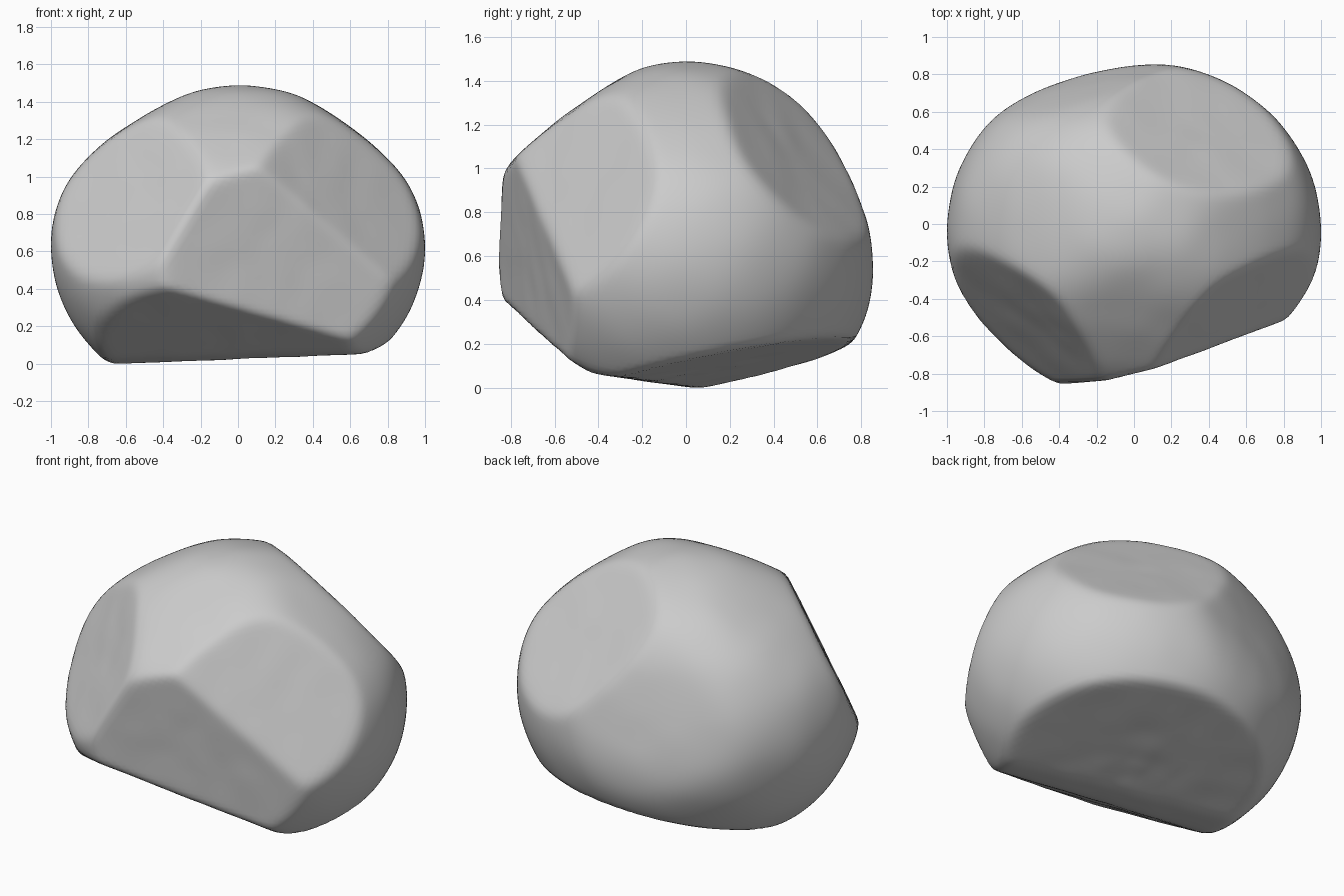
import bpy
import bmesh
from mathutils import Vector, noise

if "Cube" in bpy.data.objects:
    bpy.data.objects.remove(bpy.data.objects["Cube"], do_unlink=True)

# Rounded boulder body: an ellipsoid worn down by flats and facets
CENTRE = Vector((0, -0.04, 0.63))
RADII = Vector((1.0, 0.91, 0.865))

# Each flat: outward direction and its plane offset from the origin
SOFT_FLATS = {
    "front_crown": ((0, -0.6, 0.8), 1.345),
    "left_crown": ((0.62, 0, 0.78), 1.39),
    "right_crown": ((-0.55, 0, 0.83), 1.41),
    "back": ((-0.25, 0.93, 0.25), 0.955),
}
CRISP_FACETS = {
    "front": ((0.275, -1, -0.11), 0.70),
    "front_left_upper": ((0.60, -0.69, 0.40), 1.03),
    "front_right_upper": ((-0.62, -0.65, 0.40), 1.045),
    "front_underside": ((-0.08, -0.52, -0.85), 0.125),
    "base_front": ((0, -0.14, -1), -0.007),
    "base_back": ((0.10, 0.21, -1), -0.05),
    "back_left_upper": ((0.36, 0.69, 0.63), 1.125),
}


def planes_of(flats):
    """Directions with offsets measured from the boulder's centre."""
    return [(Vector(n), d - Vector(n).dot(CENTRE)) for n, d in flats.values()]


def trim(inverse, ray, planes, sharpness):
    """Cut an inverse distance by planes, rounding the edges between them."""
    cuts = [inverse] + [max(n.dot(ray) / d, 0) for n, d in planes]
    return sum(c ** sharpness for c in cuts) ** (1 / sharpness)


soft_planes = planes_of(SOFT_FLATS)
crisp_planes = planes_of(CRISP_FACETS)

bm = bmesh.new()
bmesh.ops.create_icosphere(bm, subdivisions=6, radius=1)
for v in bm.verts:
    ray = v.co.normalized()
    inverse = Vector(a / b for a, b in zip(ray, RADII)).length
    inverse = trim(inverse, ray, soft_planes, 18)
    inverse = trim(inverse, ray, crisp_planes, 80)
    bumps = 0.004 * noise.noise(ray * 4)
    v.co = CENTRE + ray * (1 / inverse + bumps)

# Rest the boulder on the ground, centred
low = Vector(min(v.co[i] for v in bm.verts) for i in range(3))
high = Vector(max(v.co[i] for v in bm.verts) for i in range(3))
foot = (low + high) / 2
foot.z = low.z
bmesh.ops.translate(bm, verts=bm.verts, vec=-foot)
for f in bm.faces:
    f.smooth = True

mesh = bpy.data.meshes.new("boulder")
bm.to_mesh(mesh)
bm.free()
boulder = bpy.data.objects.new("boulder", mesh)
bpy.context.collection.objects.link(boulder)

# Plain grey stone
stone = bpy.data.materials.new("grey_stone")
stone.use_nodes = True
colour = (0.6, 0.6, 0.6, 1)
stone.diffuse_color = colour
shader = stone.node_tree.nodes["Principled BSDF"]
shader.inputs["Base Color"].default_value = colour
shader.inputs["Roughness"].default_value = 0.9
mesh.materials.append(stone)
